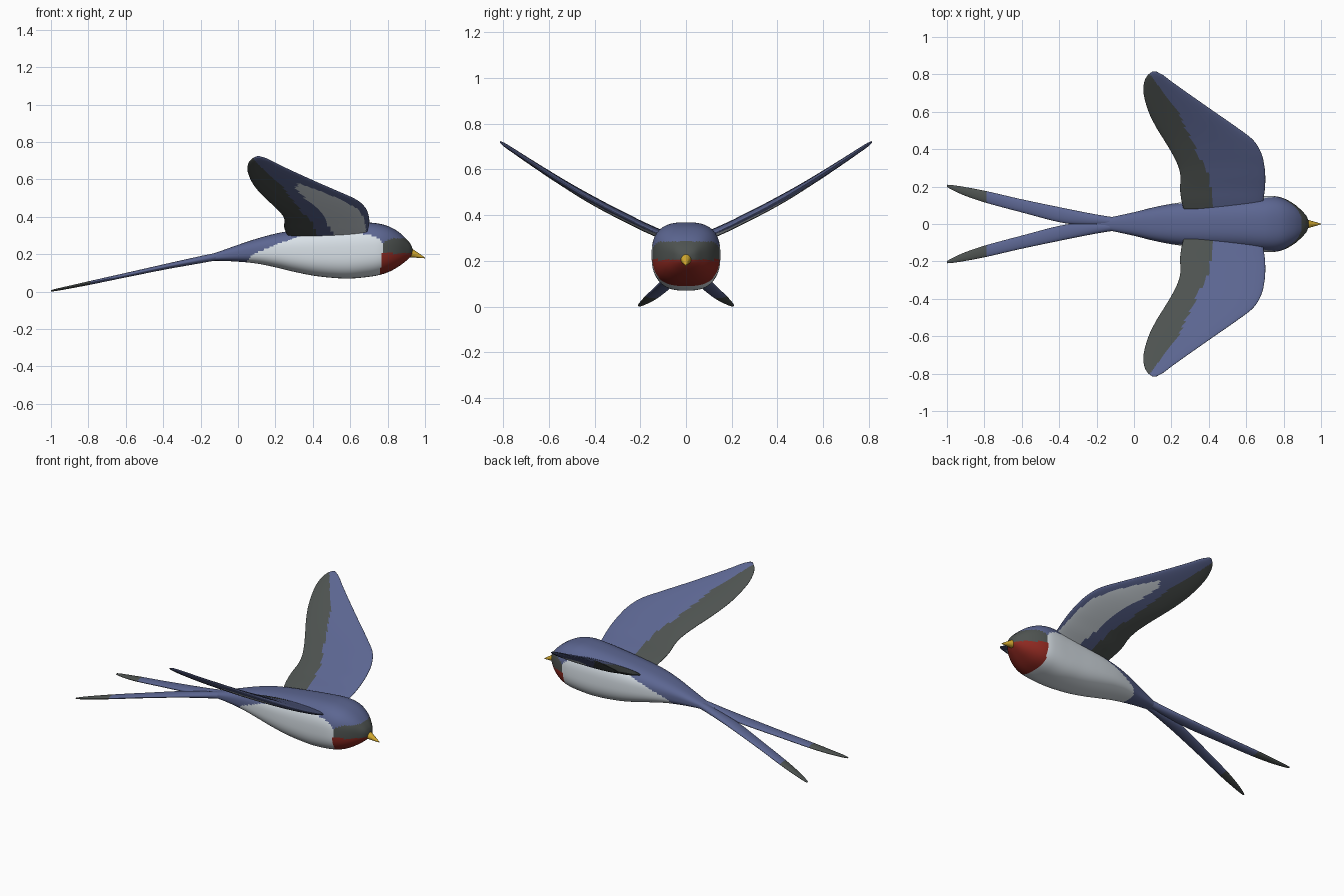
import bpy, bmesh, math
from mathutils import Vector

if "Cube" in bpy.data.objects:
    bpy.data.objects.remove(bpy.data.objects["Cube"])


def material(name, r, g, b):
    m = bpy.data.materials.new(name)
    m.diffuse_color = (r, g, b, 1)
    m.use_nodes = True
    m.node_tree.nodes["Principled BSDF"].inputs["Base Color"].default_value = m.diffuse_color
    return m


BLUE, DARK, WHITE, RED = range(4)
plumage = [material("slate_blue", 0.107, 0.133, 0.285),
           material("charcoal", 0.075, 0.085, 0.080),
           material("pale_grey", 0.70, 0.76, 0.81),
           material("brick_red", 0.27, 0.022, 0.015)]
gold = material("gold", 0.68, 0.42, 0.03)


def lerp(pts, x):
    """Straight-line interpolation through (x, value) points."""
    if x <= pts[0][0]:
        return pts[0][1]
    for (x0, v0), (x1, v1) in zip(pts, pts[1:]):
        if x <= x1:
            return v0 + (v1 - v0) * (x - x0) / (x1 - x0)
    return pts[-1][1]


def smooth(rows, t):
    """Cubic interpolation of table rows (t, a, b, ...) at t."""
    n = len(rows)
    i = max(k for k in range(n - 1) if rows[k][0] <= t or k == 0)
    t0, t1 = rows[i][0], rows[i + 1][0]
    h = t1 - t0
    u = min(max((t - t0) / h, 0), 1)

    def slope(k, c):
        a, b = max(k - 1, 0), min(k + 1, n - 1)
        return (rows[b][c] - rows[a][c]) / (rows[b][0] - rows[a][0])

    out = []
    for c in range(1, len(rows[0])):
        p0, p1 = rows[i][c], rows[i + 1][c]
        out.append((2*u**3 - 3*u*u + 1) * p0 + (u**3 - 2*u*u + u) * h * slope(i, c)
                   + (3*u*u - 2*u**3) * p1 + (u**3 - u*u) * h * slope(i + 1, c))
    return out


def spow(v, e):
    return math.copysign(abs(v) ** e, v)


def loft(name, rows, place, rule, rings, segs, power, mirror=False):
    """Skin superellipse sections along a table, colour faces by rule."""
    bm = bmesh.new()
    a, b = rows[0][0], rows[-1][0]
    loops = []
    for i in range(rings + 1):
        f = i / rings
        f = 0.5 * f + 0.25 * (1 - math.cos(math.pi * f))   # denser at the ends
        t = a + (b - a) * f
        vals = smooth(rows, t)
        ring = []
        for k in range(segs):
            w = 2 * math.pi * k / segs
            ring.append(bm.verts.new(place(t, vals, spow(math.cos(w), 2 / power),
                                           spow(math.sin(w), 2 / power))))
        loops.append(ring)
    for r0, r1 in zip(loops, loops[1:]):
        for k in range(segs):
            j = (k + 1) % segs
            bm.faces.new((r0[k], r0[j], r1[j], r1[k]))
    bm.faces.new(loops[0])
    bm.faces.new(loops[-1])
    bmesh.ops.recalc_face_normals(bm, faces=bm.faces)
    bm.normal_update()
    for f in bm.faces:
        f.material_index = rule(f.calc_center_median(), f.normal)
        f.smooth = True
    me = bpy.data.meshes.new(name)
    bm.to_mesh(me)
    bm.free()
    for m in plumage:
        me.materials.append(m)
    ob = bpy.data.objects.new(name, me)
    bpy.context.collection.objects.link(ob)
    if mirror:
        mod = ob.modifiers.new("mirror", 'MIRROR')
        mod.use_axis = (False, True, False)
        mod.use_mirror_merge = False
    return ob


# Body and head: x, top z, bottom z, half width
body_rows = [(-0.20, 0.185, 0.160, 0.020), (-0.12, 0.208, 0.165, 0.037),
             (0.0, 0.250, 0.160, 0.063), (0.1, 0.283, 0.150, 0.088),
             (0.2, 0.310, 0.130, 0.108), (0.3, 0.328, 0.106, 0.121),
             (0.4, 0.342, 0.086, 0.130), (0.5, 0.354, 0.074, 0.137),
             (0.6, 0.364, 0.070, 0.144), (0.7, 0.369, 0.079, 0.150),
             (0.76, 0.362, 0.090, 0.148), (0.81, 0.347, 0.107, 0.133),
             (0.86, 0.318, 0.135, 0.104), (0.90, 0.282, 0.165, 0.068),
             (0.925, 0.250, 0.190, 0.038), (0.935, 0.222, 0.205, 0.010)]
belly_line = [(0.04, 0.12), (0.05, 0.165), (0.08, 0.20), (0.2, 0.25),
              (0.36, 0.308), (0.70, 0.308), (0.75, 0.285), (0.775, 0.25)]


def body_rule(c, n):
    if c.x > 0.76 + 0.11 * max(0, c.z - 0.1) and c.z < 0.205:
        return RED
    if c.x > 0.775 + 2.2 * max(0, c.z - 0.262) and c.z < 0.285:
        return DARK
    if 0.04 < c.x < 0.775 and c.z < lerp(belly_line, c.x):
        return WHITE
    return BLUE


loft("body", body_rows,
     lambda x, v, c, s: (x, v[2] * c, (v[0] + v[1]) / 2 + (v[0] - v[1]) / 2 * s),
     body_rule, 130, 80, 2.7)

# Forked tail: x, outer y, inner y, centre z, half thickness
tail_rows = [(-1.0, 0.210, 0.198, 0.004, 0.004), (-0.97, 0.208, 0.181, 0.010, 0.006),
             (-0.9, 0.197, 0.150, 0.024, 0.008), (-0.8, 0.178, 0.116, 0.045, 0.010),
             (-0.6, 0.132, 0.062, 0.088, 0.012), (-0.38, 0.086, 0.006, 0.135, 0.015),
             (-0.25, 0.060, -0.006, 0.161, 0.018), (-0.12, 0.038, -0.008, 0.186, 0.020),
             (-0.05, 0.034, -0.008, 0.195, 0.018)]
loft("tail_streamers", tail_rows,
     lambda x, v, c, s: (x, (v[0] + v[1]) / 2 + (v[0] - v[1]) / 2 * c, v[2] + v[3] * s),
     lambda c, n: DARK if c.x < -0.79 else BLUE, 70, 28, 2.0, True)

# Wings: y, leading x, trailing x, centre z, half thickness
wing_rows = [(0.08, 0.685, 0.265, 0.302, 0.020), (0.13, 0.692, 0.253, 0.325, 0.021),
             (0.19, 0.700, 0.246, 0.352, 0.021), (0.25, 0.702, 0.249, 0.382, 0.021),
             (0.31, 0.697, 0.236, 0.412, 0.021), (0.38, 0.680, 0.202, 0.449, 0.021),
             (0.45, 0.636, 0.160, 0.488, 0.020), (0.52, 0.545, 0.117, 0.530, 0.018),
             (0.60, 0.430, 0.078, 0.580, 0.016), (0.70, 0.287, 0.051, 0.645, 0.013),
             (0.76, 0.203, 0.055, 0.685, 0.011), (0.795, 0.157, 0.073, 0.708, 0.009),
             (0.815, 0.120, 0.098, 0.721, 0.004)]
dark_edge = [(0.1, 0.42), (0.25, 0.405), (0.32, 0.37), (0.4, 0.33), (0.6, 0.235),
             (0.8, 0.085)]
patch_back = [(0.1, 0.52), (0.25, 0.48), (0.39, 0.44), (0.5, 0.36), (0.58, 0.31),
              (0.63, 0.32)]
patch_front = [(0.1, 0.685), (0.2, 0.682), (0.3, 0.672), (0.39, 0.64), (0.47, 0.565),
               (0.55, 0.445), (0.61, 0.34), (0.63, 0.31)]


def wing_rule(c, n):
    if c.x < lerp(dark_edge, c.y):
        return DARK
    if n.z < 0 and lerp(patch_back, c.y) < c.x < lerp(patch_front, c.y):
        return WHITE
    return BLUE


loft("wings", wing_rows,
     lambda y, v, c, s: ((v[0] + v[1]) / 2 + (v[0] - v[1]) / 2 * c, y, v[2] + v[3] * s),
     wing_rule, 80, 88, 2.2, True)

# Beak: a small cone tipped slightly downward
base, tip = Vector((0.91, 0, 0.211)), Vector((1.0, 0, 0.180))
bpy.ops.mesh.primitive_cone_add(vertices=24, radius1=0.028, radius2=0.002,
                                depth=(tip - base).length, location=(base + tip) / 2)
beak = bpy.context.object
beak.name = "beak"
beak.rotation_euler = (tip - base).to_track_quat('Z', 'Y').to_euler()
beak.data.materials.append(gold)
bpy.ops.object.shade_smooth_by_angle(angle=math.radians(40))
